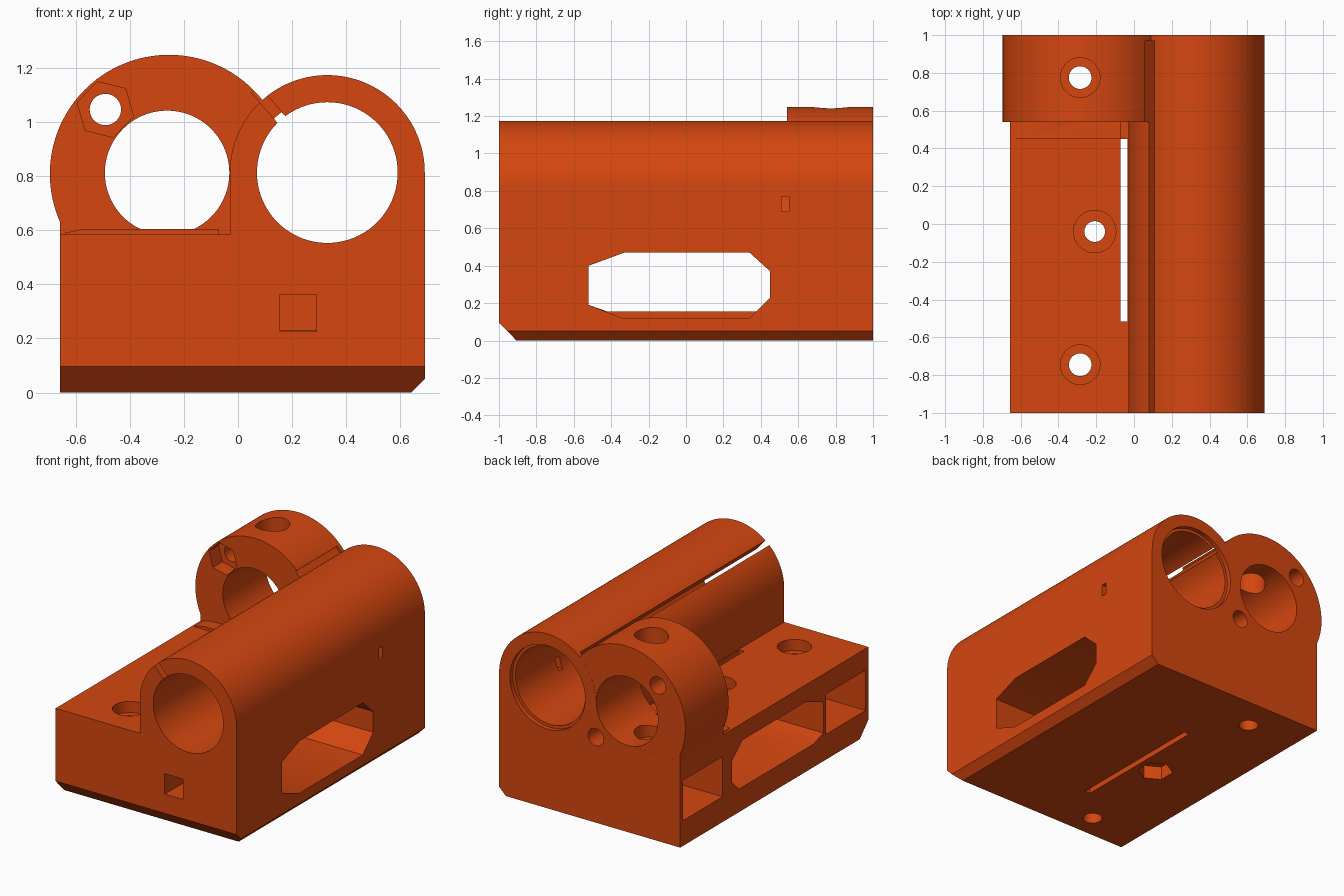
import bpy, bmesh, math

if "Cube" in bpy.data.objects:
    bpy.data.objects.remove(bpy.data.objects["Cube"])

orange = bpy.data.materials.new("orange_plastic")
orange.diffuse_color = (0.66, 0.062, 0.005, 1)
orange.use_nodes = True
orange.node_tree.nodes["Principled BSDF"].inputs["Base Color"].default_value = orange.diffuse_color


def prism(name, pts, axis, a, b):
    """Extrude a 2D outline along an axis from a to b."""
    place = {'x': lambda u, v, w: (w, u, v),
             'y': lambda u, v, w: (u, w, v),
             'z': lambda u, v, w: (u, v, w)}[axis]
    bm = bmesh.new()
    lo = [bm.verts.new(place(u, v, a)) for u, v in pts]
    hi = [bm.verts.new(place(u, v, b)) for u, v in pts]
    bm.faces.new(lo)
    bm.faces.new(hi[::-1])
    n = len(pts)
    for i in range(n):
        j = (i + 1) % n
        bm.faces.new((lo[i], hi[i], hi[j], lo[j]))
    bmesh.ops.recalc_face_normals(bm, faces=bm.faces)
    mesh = bpy.data.meshes.new(name)
    bm.to_mesh(mesh)
    bm.free()
    mesh.materials.append(orange)
    ob = bpy.data.objects.new(name, mesh)
    bpy.context.collection.objects.link(ob)
    return ob


def arc(cu, cv, r, start, end, n):
    return [(cu + r * math.cos(math.radians(start + (end - start) * i / n)),
             cv + r * math.sin(math.radians(start + (end - start) * i / n)))
            for i in range(n + 1)]


def disc(cu, cv, r, n=64, turn=0):
    return arc(cu, cv, r, turn, turn + 360, n)[:-1]


def rect(u0, u1, v0, v1):
    return [(u0, v0), (u1, v0), (u1, v1), (u0, v1)]


def combine(target, tool, operation):
    mod = target.modifiers.new("combine", 'BOOLEAN')
    mod.operation = operation
    mod.solver = 'EXACT'
    mod.object = tool
    bpy.context.view_layer.objects.active = target
    bpy.ops.object.modifier_apply(modifier=mod.name)
    bpy.data.objects.remove(tool, do_unlink=True)


def cut(*args):
    combine(body, prism("cutter", *args), 'DIFFERENCE')


# Block with the long rod tube along its right side
body = prism("carriage_body",
             [(-.657, 0), (.64, 0), (.69, .05)] + arc(.33, .813, .36, 0, 180, 64)
             + [(-.03, .585), (-.657, .585)], 'y', -1, 1)

# Round clamp at the rear left
ring = prism("rear_clamp",
             arc(-.255, .808, .44, 0, 204, 80) + [(-.6565, .3), (.18, .3)],
             'y', .54, .9995)
combine(body, ring, 'UNION')

# Front bottom chamfer
cut([(-1.1, -.1), (-.81, -.1), (-1.1, .2)], 'x', -1, 1)

# Rod bore with a wider rear mouth, and the clamp bore
cut(disc(.33, .813, .26, 80), 'y', -1.1, 1.1)
cut(disc(.33, .813, .28, 80), 'y', .97, 1.1)
cut(disc(-.262, .812, .23, 72), 'y', .5, 1.1)

# Diagonal slit along the tube wall
cut([(.158, .983), (.186, 1.008), (.078, 1.132), (.05, 1.107)], 'y', -1.1, .97)

# Window across the body, with a higher floor on the left
top = [(.45, .37), (.34, .47), (-.33, .47), (-.52, .40), (-.52, .19)]
cut([(-.34, .12), (.34, .12), (.45, .23)] + top, 'x', -.02, .9)
cut([(-.42, .155), (.375, .155), (.45, .23)] + top, 'x', -.9, .0)

# Pockets in the left wall
for y0, y1 in ((.55, .97), (-.97, -.55)):
    cut(rect(y0, y1, .17, .44), 'x', -.9, -.2)

# Narrow slot beside the tube, front channel and small side vent
cut(rect(-.072, -.034, -.515, .45), 'z', -.1, .7)
cut(rect(.155, .29, .225, .363), 'y', -1.1, -.48)
cut(rect(.51, .55, .69, .77), 'x', .5, .8)

# Vertical screw holes with wide upper sections
for x, y, r, wide in ((-.285, .775, .06, .105), (-.285, -.745, .06, .105),
                      (-.208, -.04, .055, .112)):
    cut(disc(x, y, r, 40), 'z', -.1, 1.4)
    cut(disc(x, y, wide, 48), 'z', .51, 1.4)

# Nut pocket underneath
cut(disc(-.208, -.04, .11, 6, 30), 'z', -.1, .09)

# Clamp screw holes, the upper one with a nut pocket
cut(disc(-.49, 1.046, .058, 40), 'y', .5, 1.1)
cut(disc(-.49, 1.046, .107, 6, 46), 'y', .5, .64)
cut(disc(-.03, .575, .058, 40), 'y', .6, 1.1)

# Low pad in front of the clamp
pad = prism("pad", [(-.64, .56), (-.0725, .56), (-.0725, .605), (-.57, .605),
                    (-.64, .59)], 'y', .45, .56)
combine(body, pad, 'UNION')

bpy.ops.object.select_all(action='DESELECT')
body.select_set(True)
bpy.context.view_layer.objects.active = body
bpy.ops.object.shade_smooth_by_angle(angle=math.radians(30))
